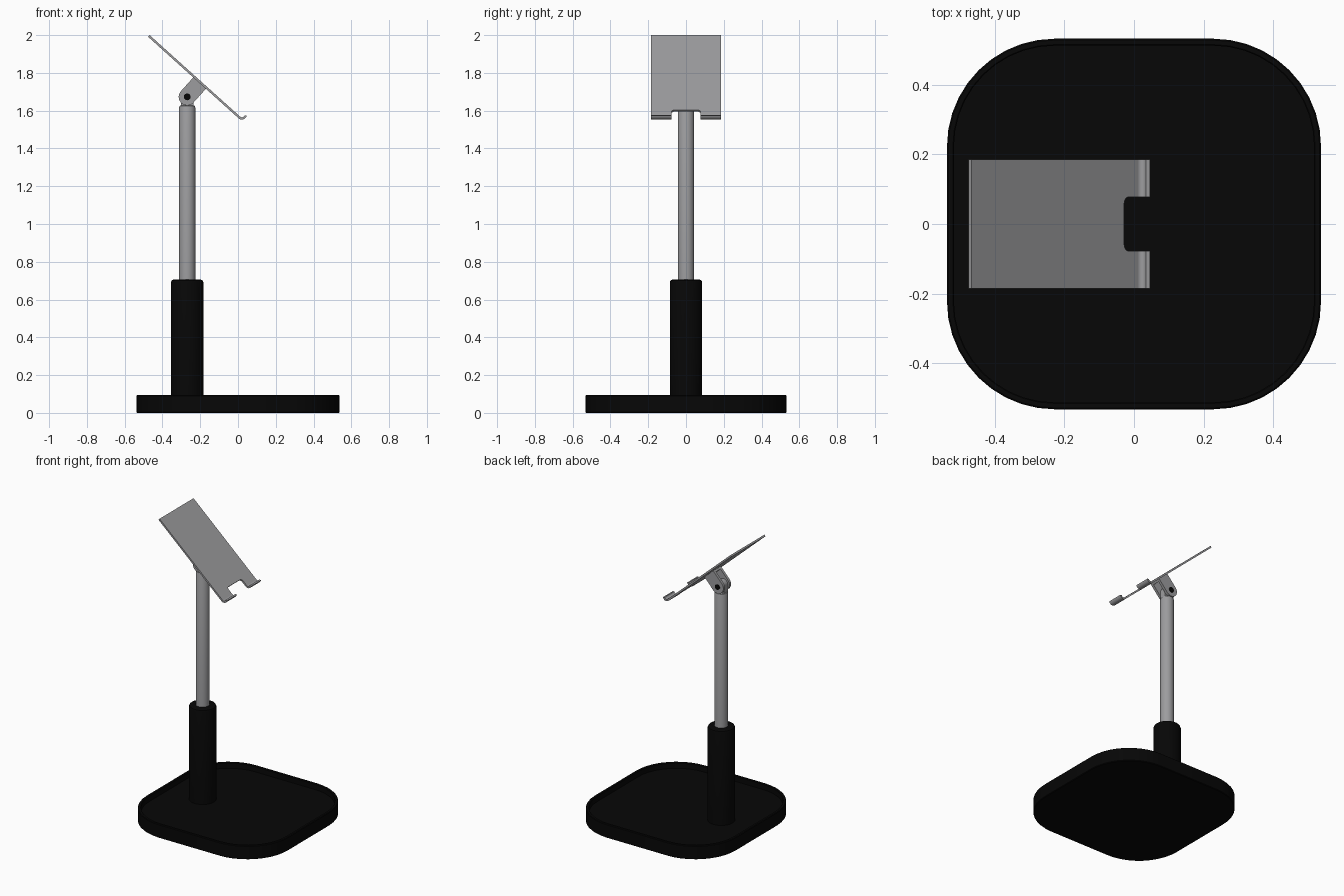
import bpy, bmesh, math
from mathutils import Matrix, Vector

if "Cube" in bpy.data.objects:
    bpy.data.objects.remove(bpy.data.objects["Cube"])


def material(name, rgb):
    m = bpy.data.materials.new(name)
    m.diffuse_color = (*rgb, 1)
    m.use_nodes = True
    m.node_tree.nodes["Principled BSDF"].inputs["Base Color"].default_value = m.diffuse_color
    return m


black = material("matte black", (0.002, 0.002, 0.002))
grey = material("brushed grey", (0.335, 0.335, 0.345))


def loft(name, rings, mat, matrix=Matrix()):
    """Skin a stack of equal-length rings and cap both ends."""
    bm = bmesh.new()
    vs = [[bm.verts.new(matrix @ Vector(p)) for p in r] for r in rings]
    n = len(rings[0])
    for a, b in zip(vs, vs[1:]):
        for i in range(n):
            j = (i + 1) % n
            bm.faces.new((a[i], a[j], b[j], b[i]))
    bm.faces.new(vs[0][::-1])
    bm.faces.new(vs[-1])
    bmesh.ops.recalc_face_normals(bm, faces=bm.faces)
    me = bpy.data.meshes.new(name)
    bm.to_mesh(me)
    bm.free()
    me.materials.append(mat)
    ob = bpy.data.objects.new(name, me)
    bpy.context.collection.objects.link(ob)
    bpy.ops.object.select_all(action='DESELECT')
    ob.select_set(True)
    bpy.context.view_layer.objects.active = ob
    bpy.ops.object.shade_smooth_by_angle(angle=math.radians(30))
    return ob


def arc(cx, cy, r, a0, a1, n):
    return [(cx + r * math.cos(math.radians(a0 + (a1 - a0) * i / n)),
             cy + r * math.sin(math.radians(a0 + (a1 - a0) * i / n))) for i in range(n + 1)]


def across(name, outline, y0, y1, mat, matrix=Matrix()):
    """Extrude an x-z outline along y."""
    return loft(name, [[(a, y, b) for a, b in outline] for y in (y0, y1)], mat, matrix)


def turned(name, x, profile, mat, n=40):
    """Upright turned part from (radius, z) pairs."""
    return loft(name, [[(*p, z) for p in arc(x, 0, r, 0, 360 - 360 / n, n - 1)]
                       for r, z in profile], mat)


# Base: rounded square tray with a thin raised rim and a sunken top
def rounded_square(inset, z, hx=0.538, hy=0.533, r=0.31):
    pts = []
    for k, (sx, sy) in enumerate(((1, 1), (-1, 1), (-1, -1), (1, -1))):
        pts += arc(sx * (hx - r), sy * (hy - r), r - inset, 90 * k, 90 * k + 90, 10)
    return [(x, y, z) for x, y in pts]


FLOOR = 0.056
loft("base", [rounded_square(i, z) for i, z in
              ((0.004, 0), (0, 0.004), (0, 0.090), (0.004, 0.094),
               (0.017, 0.094), (0.020, 0.091), (0.020, FLOOR))], black)

# Upright: thick sleeve and thin pole
PX, PZ = -0.269, 1.673
turned("sleeve", PX, ((0.086, FLOOR - 0.002), (0.086, 0.69), (0.082, 0.701), (0.072, 0.706)), black)
turned("pole", PX, ((0.043, 0.69), (0.043, 1.617), (0.040, 1.625), (0.034, 1.628)), grey)

# Hinge tongue on top of the pole, and its bolt
across("hinge_tongue", [(PX - 0.034, 1.615), (PX + 0.034, 1.615)] + arc(PX, PZ, 0.034, 0, 180, 16),
       -0.022, 0.022, grey)
across("hinge_bolt", arc(PX, PZ, 0.018, 0, 345, 23), -0.046, 0.046, black)

# Tilted frame: u runs down the plate, v is its normal
tilt = Matrix.Translation((-0.468, 0, 2.0)) @ Matrix.Rotation(math.radians(42.0), 4, 'Y')
hinge = tilt.inverted() @ Vector((PX, 0, PZ))
T, W, NW, U = 0.012, 0.185, 0.078, 0.645   # thickness, half width, notch half width, length

# Hinge bracket: two ears and a web under the plate
ear = [(hinge.x + 0.045, -T), (hinge.x - 0.045, -T)] + arc(hinge.x, hinge.z, 0.045, 180, 360, 20)
for side, s in (("left", 1), ("right", -1)):
    across("bracket_ear_" + side, ear, s * 0.024, s * 0.042, grey, tilt)
web = [(hinge.x - 0.045, -T), (hinge.x + 0.045, -T),
       (hinge.x + 0.045, -T - 0.014), (hinge.x - 0.045, -T - 0.014)]
across("bracket_web", web, -0.042, 0.042, grey, tilt)

# Holder plate with a cable notch in its lower edge
N, R = 0.592, 0.018
half = [(0, W), (U, W), (U, NW)] + arc(N + R, NW - R, R, 90, 180, 6)
outline = half + [(u, -y) for u, y in reversed(half)]
loft("holder_plate", [[(u, y, v) for u, y in outline] for v in (-T, 0)], grey, tilt)

# Curled lips either side of the notch
lip = arc(U, 0.014, 0.026, -90, 30, 12) + arc(U, 0.014, 0.014, 30, -90, 12)
for side, s in (("left", 1), ("right", -1)):
    across("lip_" + side, lip, s * NW, s * W, grey, tilt)
